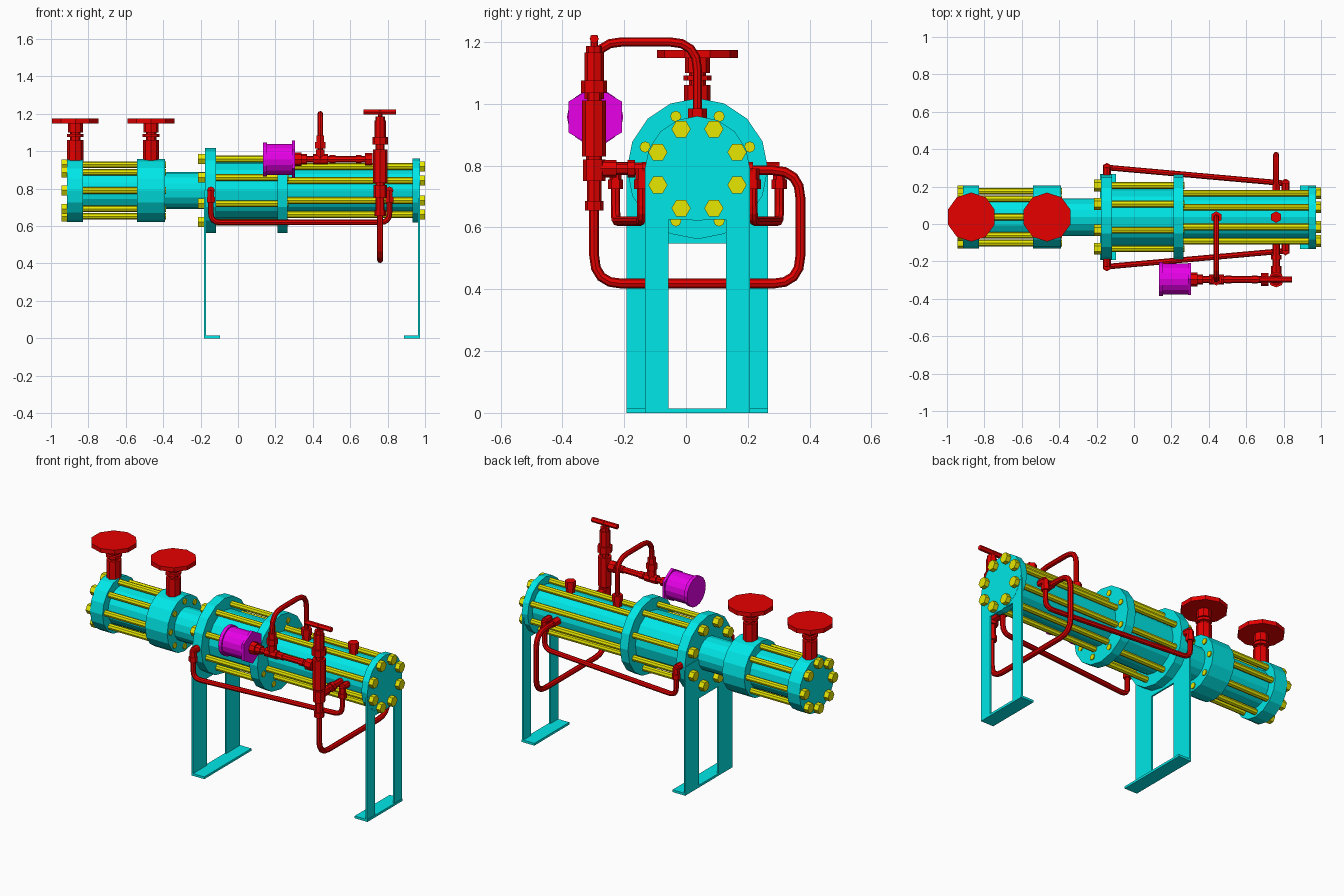
import bpy, bmesh
from math import pi, cos, sin
from mathutils import Matrix, Vector

if "Cube" in bpy.data.objects:
    bpy.data.objects.remove(bpy.data.objects["Cube"])

CY, CZ = 0.037, 0.79          # main axis
VY, VZ = -0.297, 0.957        # control valve axis


def mat(name, col):
    m = bpy.data.materials.new(name)
    m.diffuse_color = (*col, 1)
    m.use_nodes = True
    m.node_tree.nodes["Principled BSDF"].inputs["Base Color"].default_value = m.diffuse_color
    return m


CYAN = mat("cyan_paint", (0.0, 0.8, 0.8))
RED = mat("red_paint", (0.8, 0.0, 0.0))
YEL = mat("yellow_paint", (0.8, 0.8, 0.0))
MAG = mat("magenta_paint", (0.8, 0.0, 0.8))


def finish(bm, name, m):
    me = bpy.data.meshes.new(name)
    bm.to_mesh(me)
    bm.free()
    me.materials.append(m)
    ob = bpy.data.objects.new(name, me)
    bpy.context.collection.objects.link(ob)
    return ob


ROT = {'x': Matrix.Rotation(pi / 2, 4, 'Y'), 'z': Matrix.Identity(4),
       'y': Matrix.Rotation(-pi / 2, 4, 'X')}


def add_cyl(bm, axis, c, a, b, r, n, spin=0.0):
    """Cylinder along an axis from a to b; c holds the other two coordinates."""
    mid = (a + b) / 2
    p = {'x': (mid, *c), 'y': (c[0], mid, c[1]), 'z': (*c, mid)}[axis]
    bmesh.ops.create_cone(bm, cap_ends=True, segments=n, radius1=r, radius2=r, depth=abs(b - a),
                          matrix=Matrix.Translation(p) @ ROT[axis] @ Matrix.Rotation(spin, 4, 'Z'))


def stack(name, m, axis, c, parts, n, spin=0.0):
    """Stacked cylinders (from, to, radius) along one axis."""
    bm = bmesh.new()
    for a, b, r in parts:
        add_cyl(bm, axis, c, a, b, r, n, spin)
    return finish(bm, name, m)


def boxes(name, m, items):
    bm = bmesh.new()
    for lo, hi in items:
        lo, hi = Vector(lo), Vector(hi)
        bmesh.ops.create_cube(bm, size=1, matrix=Matrix.Translation((lo + hi) / 2) @
                              Matrix.Diagonal((*(hi - lo), 1)))
    return finish(bm, name, m)


def pipe(name, pts, r=0.015, bend=0.07):
    """Red tube through corner points with rounded bends."""
    pts = [Vector(p) for p in pts]
    path = [pts[0]]
    for p0, p1, p2 in zip(pts, pts[1:], pts[2:]):
        d = min(bend, (p0 - p1).length * 0.49, (p2 - p1).length * 0.49)
        a, b = p1 + (p0 - p1).normalized() * d, p1 + (p2 - p1).normalized() * d
        for i in range(5):
            t = i / 4
            path.append(a * (1 - t) ** 2 + p1 * 2 * t * (1 - t) + b * t * t)
    path.append(pts[-1])
    cu = bpy.data.curves.new(name, 'CURVE')
    cu.dimensions = '3D'
    cu.bevel_depth, cu.bevel_resolution, cu.use_fill_caps = r, 2, True
    sp = cu.splines.new('POLY')
    sp.points.add(len(path) - 1)
    for q, v in zip(sp.points, path):
        q.co = (*v, 1)
    sp.use_smooth = False
    cu.materials.append(RED)
    ob = bpy.data.objects.new(name, cu)
    bpy.context.collection.objects.link(ob)


def bolts(name, ring, phase, x0, x1, h0, h1, rod=0.018, head=0.031):
    """Eight tie rods x0-x1 with hexagon heads h0-h1."""
    bm = bmesh.new()
    for i in range(8):
        a = phase + i * pi / 4
        c = (CY + ring * cos(a), CZ + ring * sin(a))
        add_cyl(bm, 'x', c, x0, x1, rod, 8)
        add_cyl(bm, 'x', c, h0, h1, head, 6)
    finish(bm, name, YEL)


# cylinder bodies and flanges
AX = (CY, CZ)
stack("rear_cylinder", CYAN, 'x', AX, [(-0.83, -0.54, 0.115)], 16)
stack("rear_end_cap", CYAN, 'x', AX, [(-0.915, -0.83, 0.168)], 16)
stack("rear_block", CYAN, 'x', AX, [(-0.54, -0.39, 0.169)], 16)
stack("neck", CYAN, 'x', AX, [(-0.39, -0.177, 0.10)], 16)
stack("large_flange", CYAN, 'x', AX, [(-0.177, -0.117, 0.228)], 16)
stack("large_cylinder", CYAN, 'x', AX, [(-0.117, 0.21, 0.155)], 16)
stack("middle_flange", CYAN, 'x', AX, [(0.21, 0.265, 0.228)], 16)
stack("front_cylinder", CYAN, 'x', AX, [(0.265, 0.932, 0.125)], 16)
stack("front_end_cap", CYAN, 'x', AX, [(0.932, 0.973, 0.17)], 16)

# tie rods and bolt heads
bolts("rear_tie_rods", 0.138, 0, -0.92, -0.384, -0.945, -0.915)
bolts("large_tie_rods", 0.183, pi / 8, -0.18, 0.27, -0.213, -0.177)
bolts("front_tie_rods", 0.1385, pi / 8, 0.26, 0.975, 0.973, 1.0)


# leg frames: two posts, crossbar under the flange and a foot plate
def leg(name, x0, x1, half, bar, f0, f1):
    y0, y1 = CY - half, CY + half
    boxes(name, CYAN, [((x0, y0, 0), (x1, -0.057, CZ)), ((x0, 0.13, 0), (x1, y1, CZ)),
                       ((x0, -0.057, bar), (x1, 0.13, CZ))])
    boxes(name + "_foot", CYAN, [((f0, y0, 0), (f1, y1, 0.014))])


leg("rear_leg", -0.181, -0.171, 0.229, 0.548, -0.181, -0.095)
leg("front_leg", 0.962, 0.972, 0.17, 0.625, 0.887, 0.974)

# handwheel valves on the rear cylinder
for nm, x in (("rear", -0.87), ("inner", -0.465)):
    stack(nm + "_valve_stem", RED, 'z', (x, CY),
          [(0.92, 1.06, 0.043), (1.06, 1.10, 0.028), (1.075, 1.092, 0.045), (1.10, 1.152, 0.04)], 8)
    stack(nm + "_handwheel", RED, 'z', (x, CY), [(1.148, 1.174, 0.131)], 10)

# pressure switch housing
SW = (VY + 0.003, VZ)
stack("switch_body", MAG, 'x', SW, [(0.135, 0.156, 0.091), (0.156, 0.297, 0.083)], 16)
stack("switch_hex_plate", MAG, 'x', SW, [(0.29, 0.306, 0.1)], 6, pi / 6)

# horizontal fittings from switch to valve
stack("switch_line", RED, 'x', (VY, VZ),
      [(0.30, 0.34, 0.037), (0.34, 0.37, 0.027), (0.36, 0.72, 0.018), (0.40, 0.48, 0.027),
       (0.49, 0.52, 0.022), (0.63, 0.66, 0.022), (0.68, 0.72, 0.034)], 8)

# upright control valve with T handle
stack("control_valve", RED, 'z', (0.76, VY),
      [(0.83, 1.01, 0.039), (1.01, 1.04, 0.024), (1.035, 1.075, 0.042), (1.075, 1.165, 0.031),
       (1.165, 1.187, 0.026), (1.18, 1.22, 0.012), (0.80, 0.835, 0.026), (0.75, 0.82, 0.036),
       (0.685, 0.75, 0.024), (0.655, 0.685, 0.03)], 8)
stack("valve_handle", RED, 'x', (VY, 1.21), [(0.672, 0.845, 0.015)], 6)
stack("valve_outlet", RED, 'y', (0.76, CZ),
      [(VY, -0.225, 0.028), (-0.225, -0.08, 0.02), (-0.19, -0.165, 0.028)], 8)

# loop pipe below the cylinder to its far side
pipe("under_loop_pipe", [(0.76, VY, 0.68), (0.76, VY, 0.418), (0.76, 0.37, 0.418),
                         (0.76, 0.37, 0.785), (0.76, 0.12, 0.785)], 0.016, 0.09)
stack("under_loop_nut", RED, 'y', (0.76, 0.785), [(0.15, 0.215, 0.024)], 6)

# arched pipe from the tee to the top of the cylinder
pipe("arched_pipe", [(0.44, VY, 0.96), (0.44, VY, 1.2), (0.44, CY, 1.2), (0.44, CY, 0.9)], 0.015, 0.09)
stack("arch_tee_nuts", RED, 'z', (0.44, VY), [(0.95, 1.01, 0.026), (1.015, 1.05, 0.032), (1.05, 1.085, 0.024)], 6)
for nm, x in (("arch", 0.44), ("plug", 0.76)):
    stack(nm + "_top_fitting", RED, 'z', (x, CY), [(0.90, 0.95, 0.025), (0.945, 0.985, 0.031)], 6)

# side tubes on both sides
for nm, s in (("left", -1), ("right", 1)):
    yf, yn = CY + s * 0.265, CY + s * 0.18
    pipe(nm + "_side_tube", [(-0.145, CY + s * 0.19, CZ), (-0.145, yf, CZ), (-0.145, yf, 0.62),
                             (0.81, yn, 0.62), (0.81, yn, CZ), (0.81, CY + s * 0.1, CZ)], 0.015, 0.05)
    for end, x, y in (("rear", -0.145, yf), ("front", 0.81, yn)):
        stack(nm + "_" + end + "_tube_nut", RED, 'z', (x, y), [(0.725, 0.755, 0.025), (0.755, 0.79, 0.02)], 6)
        inner = y - s * 0.045
        stack(nm + "_" + end + "_elbow", RED, 'y', (x, CZ), [(min(y, inner), max(y, inner), 0.021)], 8)
